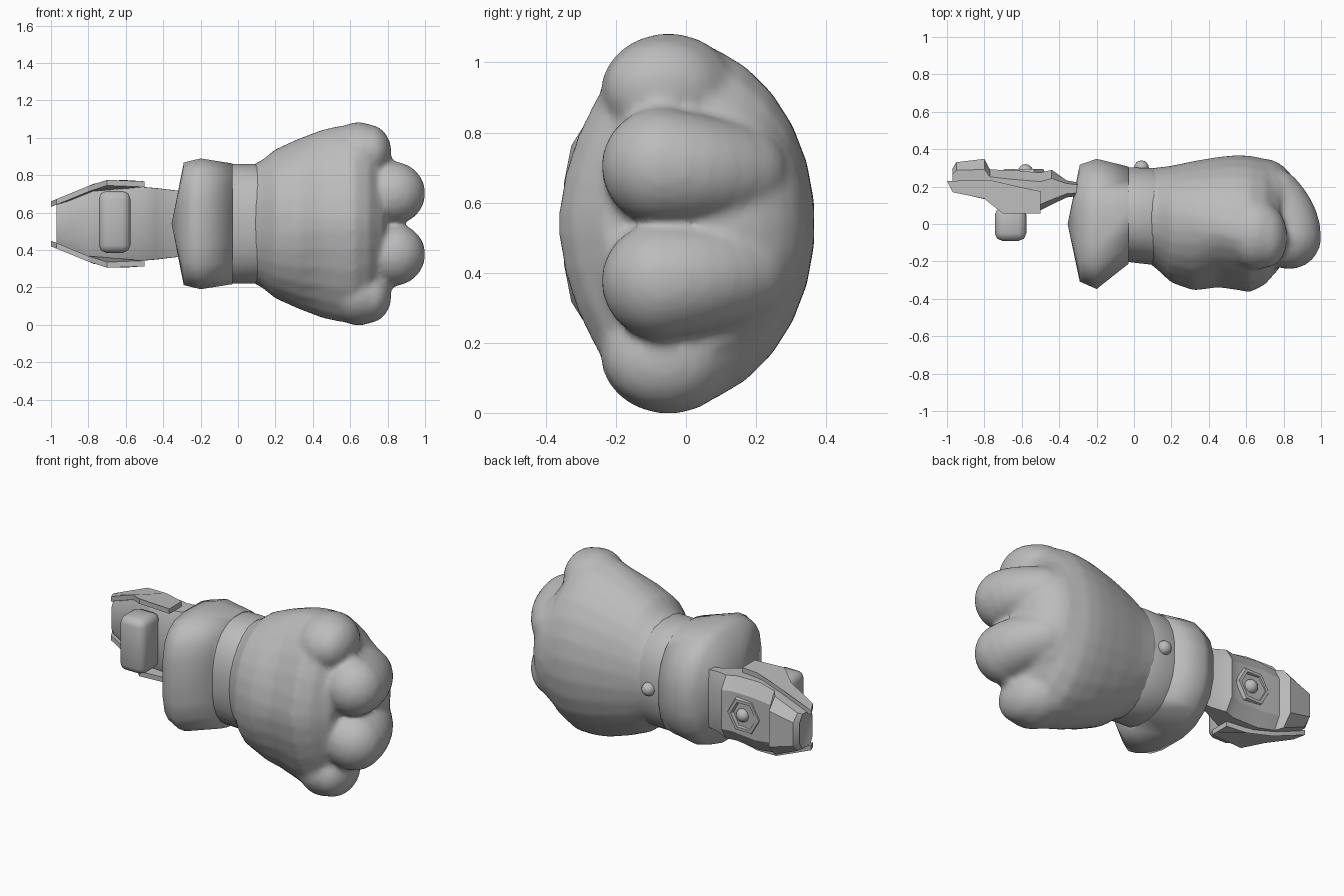
import bpy, bmesh, math
from mathutils import Matrix, Vector

if "Cube" in bpy.data.objects:
    bpy.data.objects.remove(bpy.data.objects["Cube"])

ZC = 0.54
grey = bpy.data.materials.new("plain_grey")
grey.diffuse_color = (0.5, 0.5, 0.5, 1)
grey.use_nodes = True
grey.node_tree.nodes["Principled BSDF"].inputs["Base Color"].default_value = grey.diffuse_color


def shade(ob, angle):
    bpy.ops.object.select_all(action='DESELECT')
    bpy.context.view_layer.objects.active = ob
    ob.select_set(True)
    bpy.ops.object.shade_smooth_by_angle(angle=math.radians(angle))


def finish(bm, name, angle=40):
    bmesh.ops.recalc_face_normals(bm, faces=bm.faces)
    me = bpy.data.meshes.new(name)
    bm.to_mesh(me)
    bm.free()
    ob = bpy.data.objects.new(name, me)
    bpy.context.collection.objects.link(ob)
    me.materials.append(grey)
    shade(ob, angle)
    return ob


def spow(v, p):
    return math.copysign(abs(v) ** p, v)


def loft(bm, sections, n, front=lambda x: 1.0, back=1.0, tips=(None, None)):
    """Rings along x: (x, y front, y back, half height, y of widest point)."""
    rings = []
    for x, y0, y1, h, yc in sections:
        ring = []
        for i in range(n):
            a = 2 * math.pi * (i + 0.5) / n
            s, c = math.sin(a), math.cos(a)
            p = back if s > 0 else front(x)
            y = yc + spow(s, p) * ((y1 - yc) if s > 0 else (yc - y0))
            ring.append(bm.verts.new((x, y, ZC + h * spow(c, p))))
        rings.append(ring)
    for a, b in zip(rings, rings[1:]):
        for i in range(n):
            bm.faces.new((a[i], a[(i + 1) % n], b[(i + 1) % n], b[i]))
    for ring, tip in ((rings[0], tips[0]), (rings[-1], tips[1])):
        if tip is None:
            bm.faces.new(ring)
        else:
            v = bm.verts.new(tip)
            for i in range(n):
                bm.faces.new((ring[i], ring[(i + 1) % n], v))


def ellipsoid(bm, centre, radii, tilt=0, u=24, v=14):
    m = Matrix.Translation(centre) @ Matrix.Rotation(tilt, 4, 'Z') @ Matrix.Diagonal((*radii, 1))
    bmesh.ops.create_uvsphere(bm, u_segments=u, v_segments=v, radius=1, matrix=m)


def prism(name, pts, to3d, offset, angle=25):
    """Flat polygon extruded along an offset vector."""
    bm = bmesh.new()
    a = [bm.verts.new(to3d(*p)) for p in pts]
    b = [bm.verts.new(Vector(to3d(*p)) + Vector(offset)) for p in pts]
    bm.faces.new(a)
    bm.faces.new(b[::-1])
    for i in range(len(a)):
        j = (i + 1) % len(a)
        bm.faces.new((a[i], a[j], b[j], b[i]))
    return finish(bm, name, angle)


# Paw: lofted palm, wedge shaped in front, with four toes fused into it
bm = bmesh.new()
loft(bm, [(0.08, -0.21, 0.30, 0.32, 0.04), (0.12, -0.24, 0.302, 0.335, 0.03),
          (0.20, -0.315, 0.312, 0.40, 0.02), (0.32, -0.357, 0.338, 0.455, 0.0),
          (0.45, -0.34, 0.36, 0.505, -0.03), (0.54, -0.352, 0.369, 0.525, -0.05),
          (0.62, -0.366, 0.367, 0.53, -0.06), (0.70, -0.325, 0.35, 0.48, -0.06),
          (0.78, -0.235, 0.31, 0.37, -0.04)],
     28, front=lambda x: 0.95 + min(0.25, max(0, x - 0.2)), tips=(None, (0.82, 0.03, ZC)))
# Knuckle mass joining the middle toes on the back of the paw
ellipsoid(bm, (0.69, 0.10, ZC), (0.20, 0.25, 0.36))
for s in (-1, 1):
    # Outer toes
    ellipsoid(bm, (0.645, -0.05, ZC + s * 0.375), (0.165, 0.195, 0.168), 0.1)
    ellipsoid(bm, (0.70, -0.06, ZC + s * 0.385), (0.12, 0.175, 0.145), 0.1)
    # Middle toes, swept from fingertip up to the knuckle
    for k in range(6):
        t = k / 5
        ellipsoid(bm, (0.83 - 0.09 * t * t, -0.072 + 0.2 * t, ZC + s * (0.164 - 0.02 * t)),
                  (0.172, 0.170, 0.168 - 0.02 * t))
paw = finish(bm, "paw")
bpy.context.view_layer.objects.active = paw
for kind, settings in (('REMESH', {"mode": 'VOXEL', "voxel_size": 0.018}),
                       ('SMOOTH', {"factor": 0.5, "iterations": 5})):
    mod = paw.modifiers.new(kind.lower(), kind)
    for k, v in settings.items():
        setattr(mod, k, v)
    bpy.ops.object.modifier_apply(modifier=mod.name)
shade(paw, 60)

# Wrist band and flared cuff
bm = bmesh.new()
loft(bm, [(-0.05, -0.205, 0.30, 0.32, 0.04), (-0.03, -0.205, 0.305, 0.322, 0.04),
          (0.10, -0.22, 0.30, 0.322, 0.04), (0.13, -0.22, 0.29, 0.31, 0.04)],
     24, lambda x: 0.85, 0.9)
finish(bm, "wrist_band")
bm = bmesh.new()
loft(bm, [(-0.29, -0.31, 0.32, 0.33, 0.0), (-0.20, -0.35, 0.352, 0.352, 0.0),
          (-0.03, -0.215, 0.31, 0.325, 0.03)], 20, lambda x: 0.58, 0.85,
     tips=((-0.355, 0, ZC), None))
finish(bm, "cuff", 80)

# Forearm shell, with a raised block and a notched face at the rear end
bm = bmesh.new()
loft(bm, [(-0.97, 0.17, 0.30, 0.11, 0.22), (-0.95, 0.165, 0.335, 0.12, 0.22),
          (-0.80, 0.13, 0.355, 0.185, 0.20), (-0.77, 0.12, 0.295, 0.195, 0.19),
          (-0.66, 0.06, 0.295, 0.215, 0.16), (-0.50, 0.07, 0.28, 0.205, 0.15),
          (-0.44, 0.10, 0.295, 0.20, 0.17), (-0.36, 0.14, 0.235, 0.19, 0.19),
          (-0.28, 0.15, 0.22, 0.18, 0.19)], 8, lambda x: 0.6, 0.55,
     tips=((-0.935, 0.24, ZC), None))
finish(bm, "forearm", 25)

# Side guards: stepped plates angled in toward the rear tip
guard = [(-1.0, 0.23), (-0.97, 0.17), (-0.80, 0.135), (-0.70, 0.055), (-0.50, 0.055),
         (-0.50, 0.08), (-0.50, 0.175), (-0.62, 0.20), (-0.77, 0.235)]


def guard_height(x):
    return 0.235 - max(0, -0.72 - x) * 0.41 - max(0, x + 0.6) * 0.08


for s, side in ((-1, "lower"), (1, "upper")):
    prism(side + "_guard", guard, lambda x, y: (x, y, ZC + s * (guard_height(x) - 0.03)),
          (0, 0, s * 0.03))


# Hexagonal rim around a knob on the back of the forearm
def hexagon(r):
    return [(-0.59 + r * math.cos(k * math.pi / 3), ZC + r * math.sin(k * math.pi / 3))
            for k in range(6)]


bm = bmesh.new()
rims = [[bm.verts.new((x, y, z)) for x, z in hexagon(r)]
        for r, y in ((0.115, 0.275), (0.105, 0.295), (0.085, 0.295), (0.075, 0.27))]
for a, b in zip(rims, rims[1:]):
    for i in range(6):
        bm.faces.new((a[i], a[(i + 1) % 6], b[(i + 1) % 6], b[i]))
finish(bm, "knob_rim", 20)

for name, centre in (("forearm_knob", (-0.58, 0.28, ZC)), ("wrist_knob", (0.04, 0.30, ZC))):
    bm = bmesh.new()
    ellipsoid(bm, centre, (0.04, 0.04, 0.04), 0, 16, 10)
    finish(bm, name, 60)

# Rounded grip block on the front of the forearm
bm = bmesh.new()
bmesh.ops.create_cube(bm, size=1, matrix=Matrix.Translation((-0.66, 0.0, 0.55))
                      @ Matrix.Diagonal((0.168, 0.18, 0.33, 1)))
bmesh.ops.bevel(bm, geom=bm.edges[:], offset=0.04, segments=2, profile=0.5, affect='EDGES')
finish(bm, "grip_block", 60)
